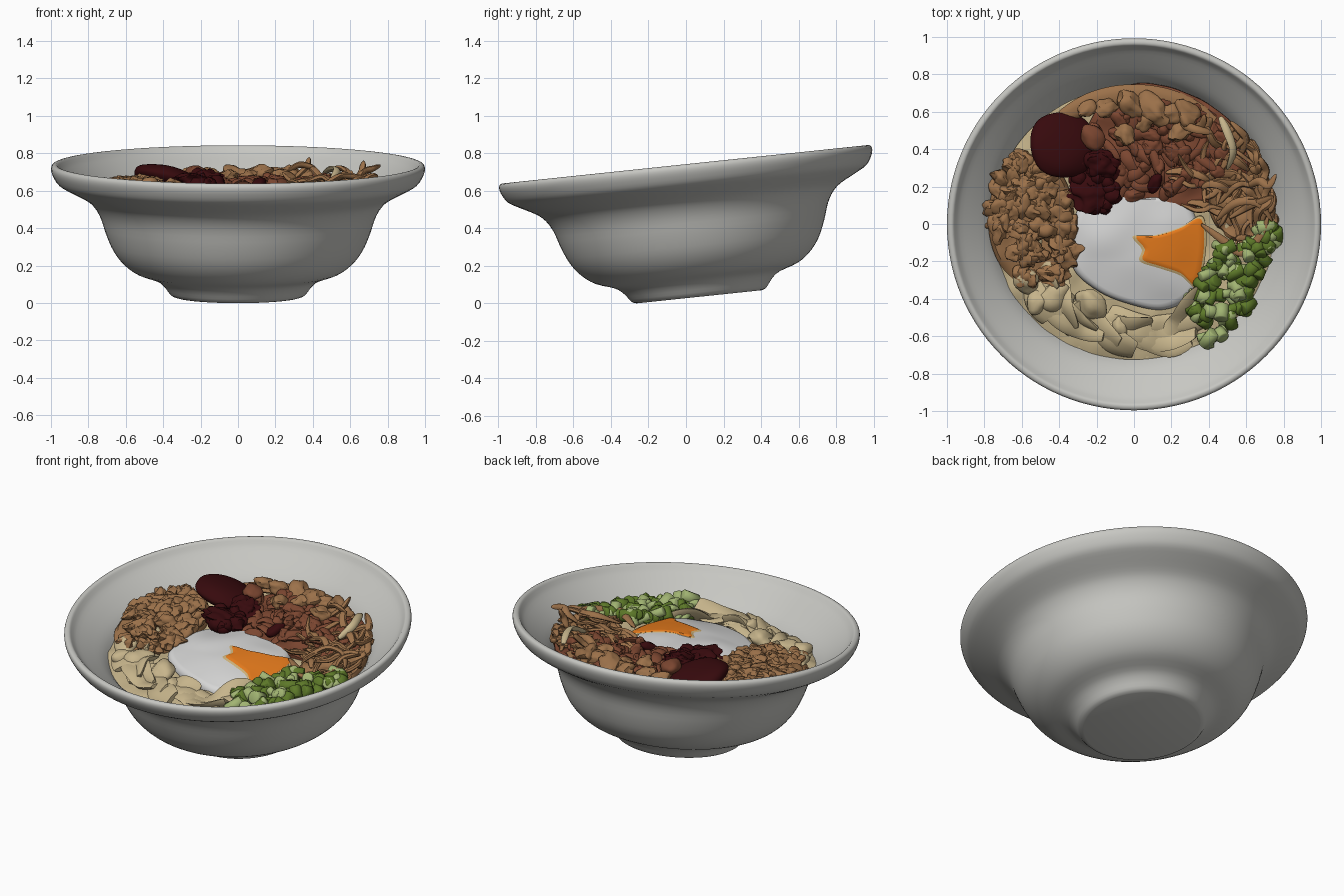
import bpy, bmesh, math, random
from mathutils import Vector, Matrix, Euler, noise

if "Cube" in bpy.data.objects:
    bpy.data.objects.remove(bpy.data.objects["Cube"])

random.seed(7)
R = random.uniform
TILT = Matrix.Rotation(math.radians(6), 4, 'X')
BOWL_M = Matrix.Translation((0, 0.07, 0.034)) @ TILT
FOOD_M = Matrix.Translation((0, 0.060, 0.018)) @ TILT


def mat(name, r, g, b):
    m = bpy.data.materials.new(name)
    m.diffuse_color = (r, g, b, 1)
    m.use_nodes = True
    m.node_tree.nodes["Principled BSDF"].inputs["Base Color"].default_value = m.diffuse_color
    return m


GREY = mat("bowl_grey", .57, .57, .54)
WHITE = mat("egg_white", .68, .68, .675)
ORANGE = mat("yolk_orange", .80, .20, .012)
PALE = mat("yolk_edge_yellow", .62, .45, .20)
CREAM = mat("cream", .57, .46, .26)
TAN = mat("tan_brown", .33, .165, .068)
MEAT = mat("red_brown", .20, .062, .030)
DARK = mat("dark_red", .038, .003, .004)
GREEN = mat("leaf_green", .11, .19, .022)
LIME = mat("pale_green", .36, .46, .17)


def finish(name, bm, material, M=FOOD_M, angle=45):
    bmesh.ops.recalc_face_normals(bm, faces=bm.faces)
    bm.transform(M)
    me = bpy.data.meshes.new(name)
    bm.to_mesh(me)
    bm.free()
    me.materials.append(material)
    ob = bpy.data.objects.new(name, me)
    bpy.context.collection.objects.link(ob)
    bpy.ops.object.select_all(action='DESELECT')
    ob.select_set(True)
    bpy.context.view_layer.objects.active = ob
    bpy.ops.object.shade_smooth_by_angle(angle=math.radians(angle))


def spline(pts, n, closed=False):
    """Catmull-Rom points through pts, n per span."""
    P = [Vector(p) for p in pts]
    k, out = len(P), []
    at = (lambda i: P[i % k]) if closed else (lambda i: P[max(0, min(k - 1, i))])
    for i in range(k if closed else k - 1):
        a, b, c, d = at(i - 1), at(i), at(i + 1), at(i + 2)
        for j in range(n):
            t = j / n
            out.append(.5 * (2 * b + (c - a) * t + (2 * a - 5 * b + 4 * c - d) * t * t
                             + (3 * b - a - 3 * c + d) * t ** 3))
    return out if closed else out + [P[-1]]


def skin(bm, rings, cap=True):
    vs = [[bm.verts.new(p) for p in r] for r in rings]
    n = len(vs[0])
    for a, b in zip(vs, vs[1:]):
        for i in range(n):
            bm.faces.new((a[i], a[(i + 1) % n], b[(i + 1) % n], b[i]))
    if cap:
        bm.faces.new(vs[0])
        bm.faces.new(vs[-1])


def patch(bm, outline, centre, height, rings=14, n=8, skirt=.02, drop=.02):
    """Sheet inside a star-shaped outline, following height(x, y)."""
    edge, c = spline(outline, n, True), Vector(centre)
    rows = []
    for k in range(rings + 1):
        t = max(k / rings, .01)
        row = [c.lerp(e, t) for e in edge]
        rows.append([(p.x, p.y, height(p.x, p.y) - (skirt if k == rings else 0)) for p in row])
    rows.append([(x, y, z - drop) for x, y, z in rows[-1]])
    skin(bm, rows)


def blob(bm, loc, size, lump=.25, freq=1.5, sub=3, rot=None):
    seed = Vector((R(0, 50), R(0, 50), R(0, 50)))
    q = rot or Euler((R(-.4, .4), R(-.4, .4), R(0, 6.3)))
    M = Matrix.Translation(loc) @ q.to_matrix().to_4x4() @ Matrix.Diagonal((*size, 1))
    for v in bmesh.ops.create_icosphere(bm, subdivisions=sub, radius=1)['verts']:
        v.co = M @ (v.co * (1 + lump * noise.noise(v.co * freq + seed)))


def strand(bm, pts, w, t, twist=0, taper=.5, sides=8, n=6):
    """Tube of width w and thickness t along a curve, optionally twisted."""
    P, rings = spline(pts, n), []
    for i, p in enumerate(P):
        u = i / (len(P) - 1)
        d = (P[min(i + 1, len(P) - 1)] - P[max(i - 1, 0)]).normalized()
        s = d.cross(Vector((0, 0, 1)))
        s = s.normalized() if s.length > .01 else Vector((1, 0, 0))
        up = s.cross(d)
        f = 1 - taper * abs(2 * u - 1) ** 3
        ca, sa = math.cos(twist * u), math.sin(twist * u)
        a, b = (s * ca + up * sa) * w * f, (up * ca - s * sa) * t * f
        rings.append([p + a * math.cos(k * math.tau / sides) + b * math.sin(k * math.tau / sides)
                      for k in range(sides)])
    skin(bm, rings)


def spot(cx, cy, a, b, limit=.72):
    """Random point in an ellipse, kept inside the bowl."""
    g, r = R(0, math.tau), math.sqrt(R(0, 1))
    v = Vector((cx + a * r * math.cos(g), cy + b * r * math.sin(g)))
    return v * min(1, limit / max(v.length, .01))


def ellipse(cx, cy, a, b, n=16, limit=.76):
    out = []
    for i in range(n):
        g = math.tau * i / n
        v = Vector((cx + a * math.cos(g), cy + b * math.sin(g)))
        out.append(v * min(1, limit / max(v.length, .01)))
    return out


def bumps(base, amp, freq):
    return lambda x, y: base + amp * noise.noise(Vector((x * freq, y * freq, base * 9)))


# Bowl: lathed profile, foot to rim to inside
profile = [(.335, 0), (.362, .012), (.395, .055), (.44, .09), (.54, .125), (.61, .175), (.665, .245),
           (.705, .335), (.735, .425), (.77, .485), (.815, .525), (.90, .57), (.96, .605),
           (.99, .65), (1.0, .685), (.992, .706), (.97, .709), (.953, .690), (.93, .665),
           (.86, .61), (.79, .55), (.745, .49), (.68, .38), (.60, .24), (.45, .16), (.02, .12)]
bm = bmesh.new()
skin(bm, [[(p.x * math.cos(math.tau * i / 112), p.x * math.sin(math.tau * i / 112), p.y)
           for i in range(112)] for p in spline(profile, 3)])
finish("bowl", bm, GREY, BOWL_M)

# Bed of food under the toppings
bm = bmesh.new()
patch(bm, ellipse(0, 0, .76, .735, 24), (0, 0), bumps(.53, .02, 9), 20, drop=.005, skirt=.01)
finish("food_bed", bm, CREAM)


# Fried egg
def egg_h(x, y):
    d2 = ((x - .02) / .42) ** 2 + ((y + .12) / .37) ** 2
    return .608 - .052 * d2 + .016 * noise.noise(Vector((x * 5, y * 5, 1)))


egg = [(-.14, .25), (-.05, .21), (.03, .15), (.15, .15), (.28, .12), (.34, .0), (.38, -.15), (.35, -.32),
       (.27, -.42), (.15, -.465), (0, -.44), (-.18, -.37), (-.32, -.25), (-.335, -.1), (-.30, .08), (-.21, .22)]
bm = bmesh.new()
patch(bm, egg, (.02, -.13), egg_h, 18)
finish("egg_white", bm, WHITE)
yolk = [(.01, -.065), (.12, -.06), (.25, -.02), (.35, .03), (.375, -.06), (.365, -.2), (.33, -.33),
        (.25, -.265), (.14, -.225), (.045, -.19), (.055, -.13)]
bm = bmesh.new()
wide = [Vector((.24, -.10)).lerp(Vector(p), 1.09) for p in yolk]
patch(bm, wide, (.22, -.12), lambda x, y: egg_h(x, y) + .005, 10, 6, .006)
finish("yolk_edge", bm, PALE)
bm = bmesh.new()
patch(bm, yolk, (.22, -.12), lambda x, y: egg_h(x, y) + .010, 10, 6, .006)
finish("yolk", bm, ORANGE)

# Cream ribbons and chunks around the front left
bm = bmesh.new()
for i in range(17):
    g, r = math.radians(196 + i * 6.6 + R(-3, 3)), R(.55, .66)
    pts, lean = [], R(-.08, .08)
    for k in range(4):
        a, rr = g + (k - 1.5) * .17, min(.68, max(.50, r + (k - 1.5) * lean))
        pts.append((rr * math.cos(a), rr * math.sin(a), .55 + .02 * math.sin(k * 2 + i)))
    strand(bm, pts, R(.06, .09), .022, R(-1.6, 1.6), .3, 10)
for x, y, s in ((-.42, -.40, .10), (-.23, -.43, .09), (-.07, -.55, .06), (-.58, -.30, .08), (-.52, -.42, .07)):
    blob(bm, (x, y, .56), (s, s * .8, .05), .35, 1.2)
finish("cream_ribbons", bm, CREAM)

# Tan mince on the left
bm = bmesh.new()
patch(bm, ellipse(-.55, .02, .23, .35, limit=.78), (-.53, .02), bumps(.57, .02, 10))
for i in range(75):
    p = spot(-.54, .02, .21, .34, .9)
    p.x += -.15 * (p.y - .02)
    d = math.hypot((p.x + .54) / .25, (p.y - .02) / .38)
    blob(bm, (p.x, p.y, .608 - .035 * d * d), (R(.045, .075), R(.035, .055), R(.03, .042)), .6, 1.5)
finish("tan_mince", bm, TAN)

# Red-brown meat at the back
bm = bmesh.new()
patch(bm, ellipse(.20, .43, .46, .36, 24, .755), (.18, .42), bumps(.567, .03, 9))
for i in range(50):
    p, g, L = spot(.18, .40, .38, .26, .66), R(0, 6.3), R(.04, .10)
    dx, dy = L * math.cos(g), L * math.sin(g)
    z = R(.575, .61)
    strand(bm, [(p.x - dx, p.y - dy, z - .02), (p.x + R(-.02, .02), p.y + R(-.02, .02), z),
                (p.x + dx, p.y + dy, z - R(-.01, .03))], R(.02, .035), R(.01, .018), R(-1, 1), .5)
for i in range(36):
    p = spot(.15, .42, .38, .25, .66)
    blob(bm, (p.x, p.y, R(.57, .60)), (R(.035, .065), R(.03, .045), .03), .4)
blob(bm, (-.22, .47, .63), (.06, .075, .04), .2)
blob(bm, (0, .15, .57), (.06, .04, .03), .3)
finish("red_brown_meat", bm, MEAT)

# Tan chunks along the back edge
bm = bmesh.new()
arc = [(.69 * math.cos(math.radians(a)), .69 * math.sin(math.radians(a)), .565) for a in range(52, 126, 12)]
strand(bm, arc, .06, .025, 0, .4, 10)
for x, y, s in ((-.05, .49, .06), (-.15, .62, .06), (-.02, .64, .075), (.1, .62, .085), (.2, .60, .07),
                (.28, .60, .075), (.25, .50, .06), (.38, .53, .05), (.06, .55, .05), (-.25, .62, .05)):
    blob(bm, (x, y, .605), (s * 1.15, s * .8, s * .65), .5, 1.4)
finish("tan_chunks", bm, TAN)

# Dark red paste: smooth disc and a lumpy spoonful
bm = bmesh.new()
blob(bm, (-.38, .43, .605), (.185, .18, .062), .08, 1.2, 4)
blob(bm, (-.22, .20, .585), (.13, .14, .055), .35, 2.5, 4)
blob(bm, (-.17, .31, .60), (.11, .09, .055), .35, 2.5, 4)
for i in range(22):
    p = spot(-.21, .22, .12, .15)
    blob(bm, (p.x, p.y, R(.59, .615)), (R(.03, .05),) * 3, .3, 2, 2)
blob(bm, (.11, .22, .595), (.06, .035, .03))
finish("dark_red_paste", bm, DARK)


# Sprouts: thin curling strands on the right
def sprout(bm, w):
    p, g = spot(.56, .18, .20, .30, .72), R(.6, 2.8)
    pts, z = [], R(.57, .60)
    for k in range(5):
        q = p * min(1, .76 / max(p.length, .01))
        pts.append((q.x, q.y, z))
        g += R(-.7, .7)
        p = p + Vector((math.cos(g), math.sin(g))) * R(.05, .09) * random.choice((1, 1, .7))
        z = min(.65, max(.56, z + R(-.025, .035)))
    strand(bm, pts, w, w * .7, R(-1, 1), .7, 7, 5)


bm = bmesh.new()
patch(bm, ellipse(.58, .16, .19, .26), (.58, .16), bumps(.555, .03, 11))
for i in range(44):
    sprout(bm, R(.012, .026))
for pts in ([(.36, 0, .59), (.47, -.08, .60), (.58, -.15, .60), (.68, -.05, .61), (.72, .06, .63)],
            [(.44, .02, .60), (.54, .12, .65), (.66, .12, .64), (.74, .02, .62)],
            [(.30, .50, .60), (.36, .54, .65), (.38, .60, .70)],
            [(.60, .20, .60), (.67, .24, .66), (.72, .22, .68), (.76, .28, .69)],
            [(.62, .30, .60), (.66, .30, .66), (.67, .33, .71)],
            [(.25, .54, .62), (.33, .52, .67), (.42, .50, .65)]):
    strand(bm, pts, .024, .015, 1, .8)
finish("sprouts", bm, TAN)
bm = bmesh.new()
strand(bm, [(.46, .58, .62), (.50, .50, .65), (.53, .40, .65), (.50, .30, .61)], .024, .014, 1, .6)
finish("pale_sprout", bm, CREAM)

# Chopped green onion on the front right: short hollow-ended tubes
for name, material, count in (("green_onion_dark", GREEN, 58), ("green_onion_pale", LIME, 46)):
    bm = bmesh.new()
    for i in range(count):
        g = math.radians(R(-58, 0))
        r = R(.60 if g > -.25 else .47, .76)
        rad, L = R(.024, .042), R(.04, .10)
        M = (Matrix.Translation((r * math.cos(g), r * math.sin(g), R(.56, .60)))
             @ Euler((R(.7, 1.7), R(-.4, .4), R(0, 6.3))).to_matrix().to_4x4())
        bmesh.ops.create_cone(bm, cap_ends=True, segments=12, radius1=rad, radius2=rad * R(.8, 1),
                              depth=L, matrix=M)
    ends = [f for f in bm.faces if len(f.verts) > 4]
    bmesh.ops.inset_individual(bm, faces=ends, thickness=.008, depth=.004)
    finish(name, bm, material, angle=80)
